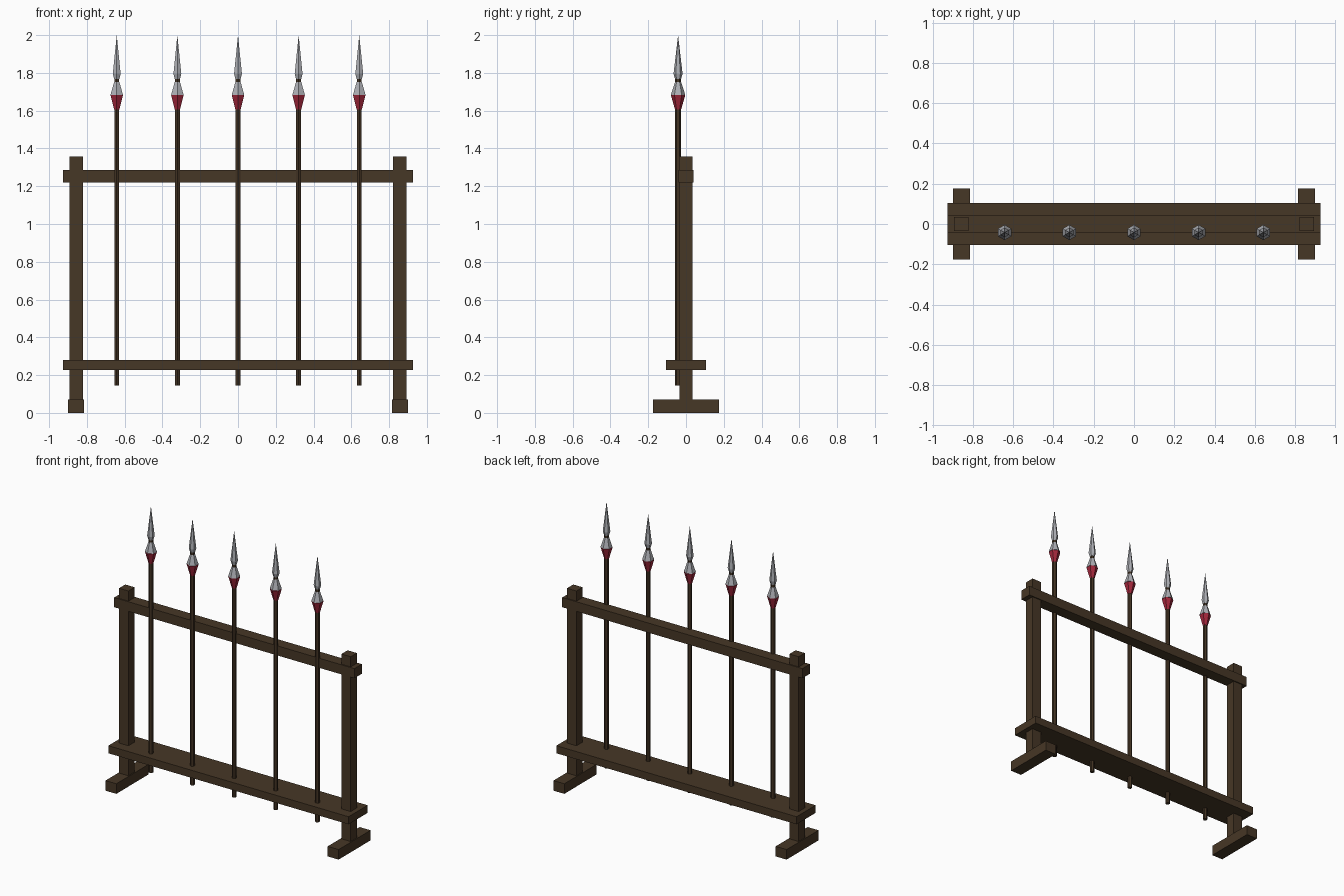
import bpy
import bmesh
from math import cos, sin, pi

cube = bpy.data.objects.get("Cube")
if cube:
    bpy.data.objects.remove(cube, do_unlink=True)


def material(name, colour):
    mat = bpy.data.materials.new(name)
    mat.use_nodes = True
    mat.diffuse_color = (*colour, 1)
    mat.node_tree.nodes["Principled BSDF"].inputs["Base Color"].default_value = (*colour, 1)
    return mat


WOOD = material("dark wood", (0.062, 0.038, 0.019))
SHAFT = material("shaft wood", (0.055, 0.033, 0.017))
STEEL = material("steel", (0.42, 0.43, 0.46))
RED = material("red binding", (0.37, 0.02, 0.045))


def add_object(name, bm, mat):
    bmesh.ops.recalc_face_normals(bm, faces=bm.faces)
    mesh = bpy.data.meshes.new(name)
    bm.to_mesh(mesh)
    bm.free()
    mesh.materials.append(mat)
    obj = bpy.data.objects.new(name, mesh)
    bpy.context.collection.objects.link(obj)
    return obj


def box(name, x, half_x, half_y, bottom, top, mat=WOOD):
    bm = bmesh.new()
    bmesh.ops.create_cube(bm, size=1)
    for v in bm.verts:
        v.co.x = x + v.co.x * 2 * half_x
        v.co.y *= 2 * half_y
        v.co.z = top if v.co.z > 0 else bottom
    return add_object(name, bm, mat)


def lathe(name, x, y, profile, mat, sides=6):
    """Closed faceted solid from (radius, height) pairs; radius 0 makes a point."""
    bm = bmesh.new()
    rings = []
    for r, z in profile:
        if r == 0:
            rings.append([bm.verts.new((x, y, z))] * sides)
        else:
            angles = [pi / 2 + 2 * pi * i / sides for i in range(sides)]
            rings.append([bm.verts.new((x + r * cos(a), y + r * sin(a), z)) for a in angles])
    for low, high in zip(rings, rings[1:]):
        for i in range(sides):
            j = (i + 1) % sides
            corners = dict.fromkeys((low[i], low[j], high[j], high[i]))
            bm.faces.new(list(corners))
    for ring in (rings[0], rings[-1]):
        if ring[0] is not ring[1]:
            bm.faces.new(ring)
    return add_object(name, bm, mat)


# Frame: feet and posts on both sides
for side, sign in (("left", 1), ("right", -1)):
    box(f"{side}_foot", sign * 0.857, 0.042, 0.176, 0, 0.07)
    box(f"{side}_post", sign * 0.857, 0.036, 0.034, 0.03, 1.358)

# Rails: narrow top rail and wide lower shelf
box("top_rail", 0, 0.926, 0.041, 1.22, 1.287)
box("lower_shelf", 0, 0.926, 0.105, 0.226, 0.279)

# Five spears leaning in a row along the front of the rail
for n in range(5):
    x, y = (n - 2) * 0.321, -0.042
    lathe(f"spear_shaft_{n + 1}", x, y, [(0.015, 0.146), (0.015, 1.78)], SHAFT)
    lathe(f"spear_binding_{n + 1}", x, y, [(0.016, 1.605), (0.038, 1.682)], RED)
    lathe(f"spear_socket_{n + 1}", x, y, [(0.038, 1.684), (0.016, 1.752)], STEEL)
    lathe(f"spear_blade_{n + 1}", x, y, [(0.016, 1.768), (0.024, 1.795), (0, 2.0)], STEEL)
